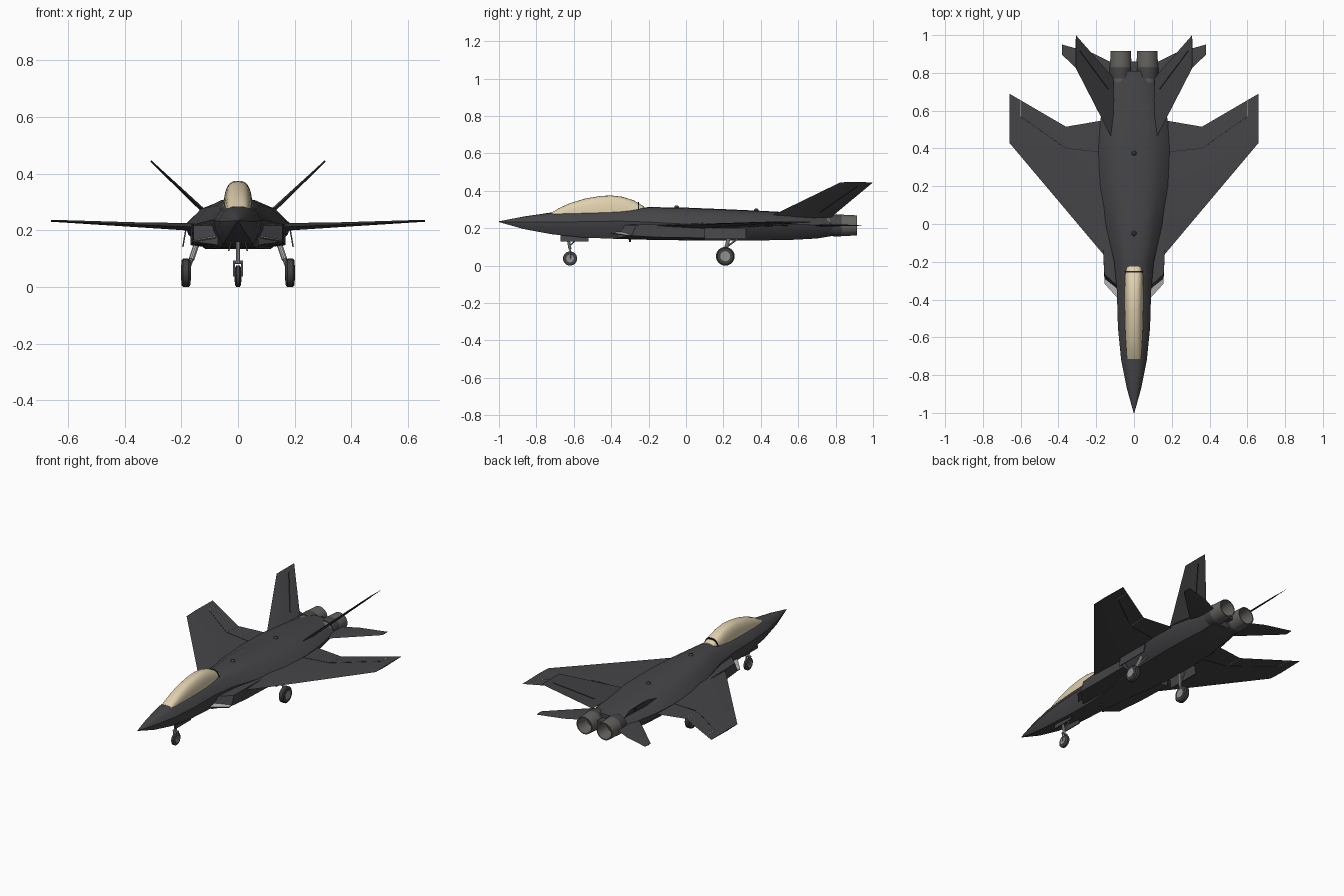
import bpy, bmesh, math
from mathutils import Vector

cube = bpy.data.objects.get("Cube")
if cube:
    bpy.data.objects.remove(cube, do_unlink=True)


def material(name, r, g, b):
    m = bpy.data.materials.new(name)
    m.use_nodes = True
    m.diffuse_color = (r, g, b, 1)
    m.node_tree.nodes["Principled BSDF"].inputs["Base Color"].default_value = (r, g, b, 1)
    return m


SKIN = material("charcoal skin", .06, .06, .065)
GLASS = material("tan canopy", .74, .63, .42)
METAL = material("warm nozzle grey", .13, .125, .115)
DARK = material("near black", .015, .015, .016)
TYRE = material("tyre grey", .05, .05, .052)
LIGHT = material("light grey", .48, .48, .48)
STRUT = material("strut grey", .28, .28, .29)
parts = []


def loft(name, rings, mat, caps=True, end_mat=None):
    """Skin a list of equal rings of points."""
    bm = bmesh.new()
    vs = [[bm.verts.new(p) for p in ring] for ring in rings]
    n = len(vs[0])
    for a, b in zip(vs, vs[1:]):
        for i in range(n):
            bm.faces.new((a[i], a[(i + 1) % n], b[(i + 1) % n], b[i]))
    if caps:
        bm.faces.new(vs[0])
        last = bm.faces.new(vs[-1])
        if end_mat:
            last.material_index = 1
    bmesh.ops.recalc_face_normals(bm, faces=bm.faces)
    me = bpy.data.meshes.new(name)
    bm.to_mesh(me)
    bm.free()
    me.materials.append(mat)
    if end_mat:
        me.materials.append(end_mat)
    ob = bpy.data.objects.new(name, me)
    bpy.context.collection.objects.link(ob)
    parts.append(ob)
    return ob


def turned(name, origin, axis, profile, mat, n=24, end_mat=None):
    """Turn (distance, radius) pairs around an axis."""
    axis, origin = Vector(axis).normalized(), Vector(origin)
    u = axis.orthogonal().normalized()
    v = axis.cross(u)
    ang = [2 * math.pi * i / n for i in range(n)]
    return loft(name, [[origin + axis * d + (u * math.cos(a) + v * math.sin(a)) * r
                        for a in ang] for d, r in profile], mat, end_mat=end_mat)


def rod(name, a, b, r, mat, n=10):
    a, b = Vector(a), Vector(b)
    return turned(name, a, b - a, [(0, r), ((b - a).length, r)], mat, n)


def box(name, lo, hi, mat, lean=0):
    """Box between two corners; lean shifts its lower edge sideways."""
    (x0, y0, z0), (x1, y1, z1) = lo, hi
    return loft(name, [[(x0 + d, y0, z), (x1 + d, y0, z), (x1 + d, y1, z), (x0 + d, y1, z)]
                       for z, d in ((z0, lean), (z1, 0))], mat)


# Fuselage stations: y, half width, top, chine height, bottom
def body_ring(y, w, top, mid, bot):
    h, d = top - mid, mid - bot
    half = [(.4 * w, top - .04 * h), (.72 * w, mid + .68 * h), (w, mid),
            (.93 * w, mid - .42 * d), (.62 * w, bot)]
    return ([(0, y, top)] + [(x, y, z) for x, z in half] + [(0, y, bot)]
            + [(-x, y, z) for x, z in reversed(half)])


loft("fuselage", [body_ring(*s) for s in (
    (-1, .002, .237, .235, .233), (-.87, .038, .262, .232, .196),
    (-.72, .068, .284, .232, .168), (-.55, .085, .29, .235, .15),
    (-.35, .091, .298, .238, .142), (-.2, .105, .313, .233, .138),
    (0, .15, .31, .222, .135), (.2, .182, .302, .22, .135),
    (.4, .188, .293, .22, .135), (.55, .178, .285, .22, .137),
    (.7, .148, .275, .218, .145), (.81, .127, .266, .215, .163))], SKIN)


# Canopy and its rear bow
def arch(y, w, top, base=.27):
    ring = []
    for i in range(17):
        a = math.pi * i / 16
        c, s = math.cos(a), math.sin(a)
        ring.append((w * math.copysign(abs(c) ** .7, c), y, base + (top - base) * s ** .8))
    return ring


loft("canopy", [arch(*s) for s in (
    (-.715, .036, .285), (-.68, .04, .307), (-.62, .044, .334), (-.54, .048, .358),
    (-.46, .05, .372), (-.4, .051, .375), (-.34, .05, .368), (-.28, .049, .349),
    (-.225, .046, .317))], GLASS)
loft("canopy_bow", [arch(-.257, .05, .341), arch(-.25, .0495, .338)], DARK)


# Wings and tails; sections are (x, z, leading y, trailing y, thickness)
def on_foil(sec, c, n, side):
    x, z, le, te, t = sec
    k = side * t / 2 * min(c / .35, (1 - c) / .65)
    return Vector((x + n[0] * k, le + (te - le) * c, z + n[1] * k))


def foil(name, secs, n, s):
    rings = [[on_foil(sec, c, n, side) for c, side in ((0, 1), (.35, 1), (1, 1), (.35, -1))]
             for sec in secs]
    loft(name, [[(s * p.x, p.y, p.z) for p in ring] for ring in rings], SKIN)


def seam(name, a, b, start, end, n, s, mat=DARK):
    """Thin line on both surfaces between (span, chord) positions."""
    for side in (1, -1):
        pts = []
        for u, c in (start, end):
            sec = [p + (q - p) * u for p, q in zip(a, b)]
            p = on_foil(sec, c, n, side)
            pts.append((s * p.x, p.y, p.z))
        rod(name, *pts, .0018, mat, 4)


WING = [(.09, .212, -.247, .56, .034), (.185, .213, -.134, .545, .026),
        (.36, .22, .074, .515, .017), (.66, .234, .43, .69, .007)]
FIN = [(.11, .258, .44, .775, .016), (.308, .445, .825, 1, .006)]
STAB = [(.11, .215, .64, .85, .014), (.22, .215, .743, .905, .01), (.38, .215, .895, .95, .005)]
UP, OUT = (0, 1), (.69, -.72)

for s, tag in ((1, "left_"), (-1, "right_")):
    foil(tag + "wing", WING, UP, s)
    foil(tag + "tail_fin", FIN, OUT, s)
    foil(tag + "stabilizer", STAB, UP, s)
    seam(tag + "flap_hinge", WING[1], WING[2], (0, .76), (1, .74), UP, s)
    seam(tag + "aileron_hinge", WING[2], WING[3], (0, .74), (.8, .71), UP, s)
    seam(tag + "flap_gap", WING[2], WING[3], (0, .74), (0, .99), UP, s, LIGHT)
    seam(tag + "aileron_gap", WING[2], WING[3], (.8, .71), (.8, .99), UP, s, LIGHT)
    seam(tag + "rudder_hinge", FIN[0], FIN[1], (.15, .7), (.9, .68), OUT, s)

    # Swept intake duct with a pale lower lip
    def duct(y_in, y_out, x_in, x_out, lo, hi, rake):
        return [(s * x_in, y_in, lo), (s * x_out, y_out, lo + .012),
                (s * x_out, y_out + rake, hi), (s * x_in, y_in + rake, hi)]

    loft(tag + "intake", [duct(-.37, -.29, .07, .157, .148, .218, .025),
                          duct(-.15, -.15, .07, .163, .14, .222, 0),
                          duct(.1, .1, .07, .168, .136, .222, 0)], SKIN)
    lip = [(.08, -.4, .176), (.157, -.315, .163), (.157, -.262, .168), (.08, -.345, .181)]
    loft(tag + "intake_lip", [[(s * x, y, z - d) for x, y, z in lip] for d in (.005, 0)],
         SKIN, end_mat=LIGHT)

    # Engine nozzle, hollow towards the back
    turned(tag + "nozzle", (s * .07, 0, .215), (0, 1, 0),
           [(.74, .045), (.775, .053), (.83, .058), (.915, .054), (.915, .048), (.82, .036)],
           METAL, 28, DARK)
    turned(tag + "nozzle_collar", (s * .07, 0, .215), (0, 1, 0),
           [(.77, .056), (.795, .0595), (.828, .0595), (.832, .057)], SKIN, 28)

    # Main landing gear
    hub = Vector((s * .184, .21, .05))
    turned(tag + "main_tyre", hub, (1, 0, 0),
           [(-.016, .035), (-.016, .043), (-.01, .05), (.01, .05), (.016, .043), (.016, .035)], TYRE)
    turned(tag + "main_hub", hub, (1, 0, 0), [(-.018, .027), (.018, .027)], STRUT, 16)
    knee = (s * .164, .215, .098)
    rod(tag + "main_axle", hub, knee, .008, STRUT)
    rod(tag + "main_strut", knee, (s * .135, .24, .185), .01, LIGHT)
    rod(tag + "main_brace", knee, (s * .14, .285, .15), .005, STRUT)
    box(tag + "main_gear_door", (s * .182, .1, .142), (s * .187, .32, .2), SKIN, s * .01)

    # Nose bay door
    box(tag + "nose_gear_door", (s * .022, -.67, .128), (s * .027, -.52, .165), SKIN, s * .008)

# Nose landing gear
turned("nose_tyre", (0, -.62, .038), (1, 0, 0),
       [(-.01, .026), (-.01, .032), (-.006, .038), (.006, .038), (.01, .032), (.01, .026)], TYRE)
turned("nose_hub", (0, -.62, .038), (1, 0, 0), [(-.012, .021), (.012, .021)], STRUT, 16)
for x in (-.014, .014):
    rod("nose_fork", (x, -.62, .038), (x, -.62, .085), .004, STRUT, 8)
rod("nose_fork_crown", (-.018, -.62, .087), (.018, -.62, .087), .006, STRUT)
rod("nose_strut", (0, -.62, .087), (0, -.635, .17), .008, LIGHT)
rod("nose_brace", (0, -.625, .1), (0, -.575, .155), .004, STRUT)

# Fairing between the nozzles, spine beacons and belly aerial
box("tail_fairing", (-.018, .76, .195), (.018, .86, .24), SKIN)
for y, z in ((-.05, .31), (.375, .293)):
    turned("spine_beacon", (0, y, z - .004), (0, 0, 1), [(0, .014), (.01, .012), (.016, .006)], SKIN, 12)
rod("belly_aerial", (0, -.3, .145), (0, -.3, .126), .005, SKIN, 8)

# Smooth shading with sharp edges kept
bpy.ops.object.select_all(action='DESELECT')
for ob in parts:
    ob.select_set(True)
bpy.context.view_layer.objects.active = parts[0]
bpy.ops.object.shade_smooth_by_angle(angle=math.radians(30))
